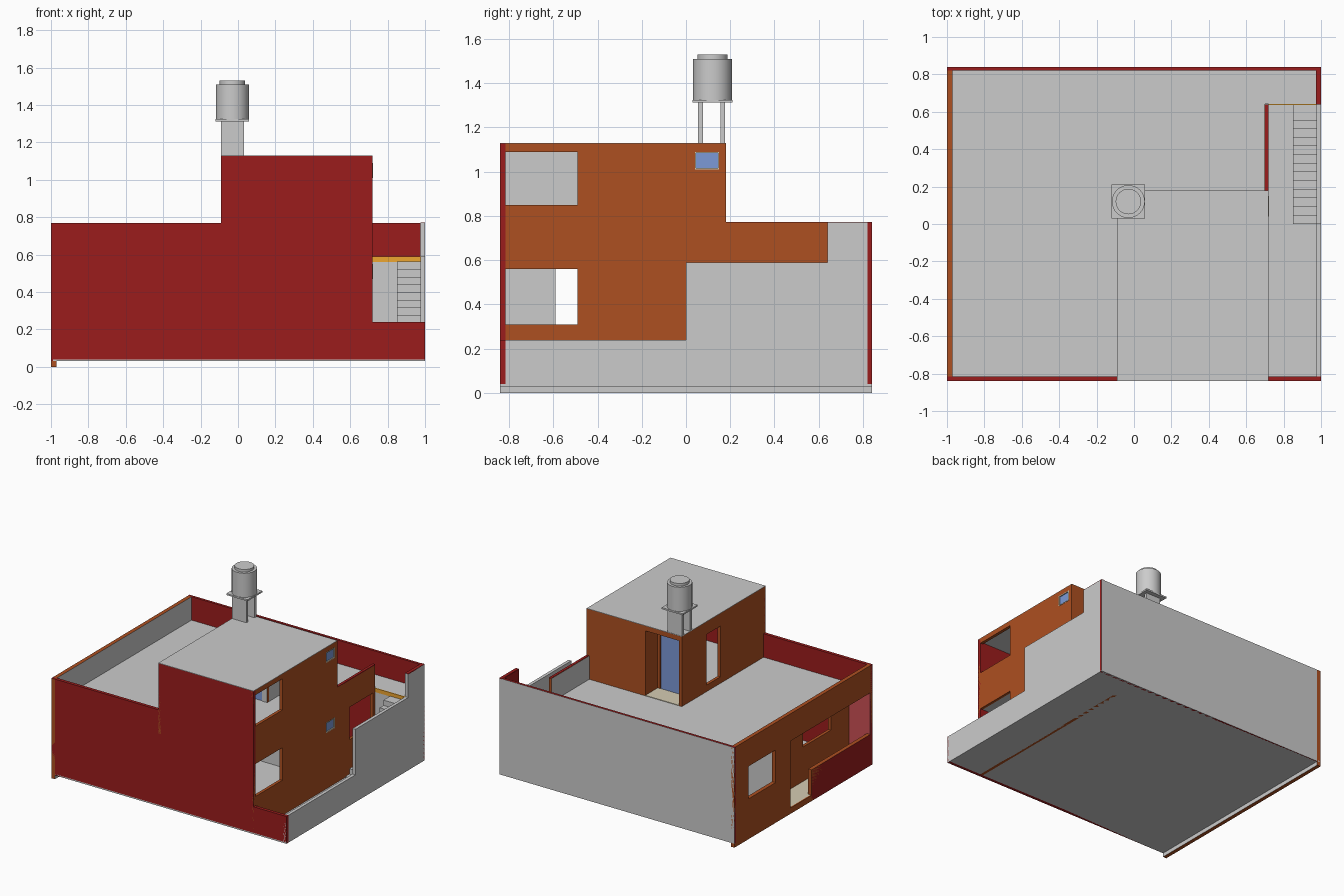
import bpy, bmesh
from mathutils import Vector

if "Cube" in bpy.data.objects:
    bpy.data.objects.remove(bpy.data.objects["Cube"])


def material(name, rgb):
    m = bpy.data.materials.new(name)
    m.diffuse_color = (*rgb, 1)
    m.use_nodes = True
    m.node_tree.nodes["Principled BSDF"].inputs["Base Color"].default_value = m.diffuse_color
    return m


RED = material("dark red", (.33, .012, .012))
BROWN = material("brick", (.42, .08, .015))
BRIGHT = material("bright red", (.6, .08, .09))
BLUE = material("glass", (.2, .32, .68))
ORANGE = material("orange", (.85, .38, .03))
BEIGE = material("beige", (.66, .6, .45))
GREY = material("plaster", (.65, .65, .65))


def finish(name, bm, mats=()):
    bmesh.ops.recalc_face_normals(bm, faces=bm.faces)
    me = bpy.data.meshes.new(name)
    bm.to_mesh(me)
    bm.free()
    for m in mats:
        me.materials.append(m)
    ob = bpy.data.objects.new(name, me)
    bpy.context.collection.objects.link(ob)
    return ob


def box(name, x0, x1, y0, y1, z0, z1, mat=None):
    bm = bmesh.new()
    bmesh.ops.create_cube(bm, size=1)
    for v in bm.verts:
        v.co = ((x0 + x1) / 2 + v.co.x * (x1 - x0),
                (y0 + y1) / 2 + v.co.y * (y1 - y0),
                (z0 + z1) / 2 + v.co.z * (z1 - z0))
    return finish(name, bm, [mat] if mat else [])


def wall(name, axis, a, b, u0, u1, z0, z1, holes=(), mat=None, paint=0):
    """Wall from a to b along axis; holes are (u0, u1, z0, z1); paint picks the coloured side (0 = all)."""
    def place(u, z):
        return (a, u, z) if axis == 0 else (u, a, z)
    us = sorted({u0, u1} | {h[i] for h in holes for i in (0, 1) if u0 < h[i] < u1})
    zs = sorted({z0, z1} | {h[i] for h in holes for i in (2, 3) if z0 < h[i] < z1})
    bm = bmesh.new()
    for p, q in zip(us, us[1:]):
        for r, s in zip(zs, zs[1:]):
            cu, cz = (p + q) / 2, (r + s) / 2
            if not any(h[0] < cu < h[1] and h[2] < cz < h[3] for h in holes):
                bm.faces.new([bm.verts.new(place(*c)) for c in ((p, r), (q, r), (q, s), (p, s))])
    bmesh.ops.remove_doubles(bm, verts=bm.verts, dist=1e-5)
    new = bmesh.ops.extrude_face_region(bm, geom=bm.faces[:], use_keep_orig=True)["geom"]
    shift = Vector((b - a, 0, 0) if axis == 0 else (0, b - a, 0))
    bmesh.ops.translate(bm, vec=shift, verts=[g for g in new if isinstance(g, bmesh.types.BMVert)])
    bmesh.ops.recalc_face_normals(bm, faces=bm.faces)
    if paint:
        for f in bm.faces:
            f.material_index = 1 if f.normal[axis] * paint < -.5 else 0
    return finish(name, bm, [mat, GREY] if mat else [])


# Floors and roofs
box("ground_floor", -.99, 1, -.84, .84, .03, .04)
box("roof_terrace", -.97, .70, -.815, .82, .56, .59)
box("back_terrace", .70, .975, .642, .82, .56, .59)
box("terrace_edge", .72, .975, .635, .642, .56, .59, ORANGE)
box("upper_ceiling", -.065, .695, -.815, .155, 1.10, 1.127)
box("upper_roof", -.09, .72, -.84, .18, 1.127, 1.13)
box("porch_floor", -.99, -.82, -.815, .16, .04, .045, BEIGE)

# Outer walls
wall("front_wall", 1, -.84, -.815, -1, 1, .03, 1.127,
     [(-1, -.09, .77, 2), (.72, 1, .24, 2)], RED)
wall("back_wall", 1, .84, .82, -1, 1, .03, .77, (), RED, -1).data.materials[0] = RED
wall("left_wall", 0, -1, -.97, -.84, .84, 0, .77,
     [(.34, .67, .31, .56), (-.10, .16, .045, .56), (-.815, -.10, .24, .56)], BROWN, -1)
wall("right_boundary_wall", 0, 1, .975, -.84, .84, .03, .77,
     [(-.84, 0, .24, 2), (0, .64, .59, 2)])
wall("right_house_wall", 0, .72, .697, -.84, .64, .03, 1.127,
     [(.18, .64, .77, 2), (-.82, -.49, .31, .56), (-.82, -.49, .85, 1.09),
      (.04, .15, .47, .55), (.04, .15, 1.01, 1.09), (.33, .61, .31, .56)], BROWN, 1)
box("right_parapet_cap", .70, .72, .18, .64, .765, .772, RED)
box("corner_parapet_face", .972, .975, .64, .82, .59, .77, RED)
box("corner_parapet_cap", .975, 1, .64, .84, .765, .772, RED)
wall("under_terrace_wall", 1, .642, .665, .697, .975, .03, .56)

# Ground floor inside walls and porch
wall("porch_wall", 0, -.82, -.797, -.815, .16, .04, .56,
     [(-.59, -.25, .31, .56), (-.09, .12, .045, .50)], BROWN, -1)
wall("middle_wall", 1, .16, .18, -.97, .697, .04, .56, [(-.35, -.15, .04, .50)])
box("porch_end_panel", -.999, -.82, -.816, -.812, .045, .56, BRIGHT)
box("porch_low_wall_face", -1.0, -.998, -.84, -.10, .0, .24, RED)

# Upper room, with a recessed corner doorway
wall("upper_left_wall", 0, -.09, -.067, -.84, .18, .59, 1.127,
     [(-.29, -.12, .64, 1.03)], BROWN, -1)
wall("upper_back_wall", 1, .18, .157, -.067, .697, .59, 1.127,
     [(-.067, .22, .59, 1.09)], BROWN, 1)
wall("recess_side_wall", 0, .22, .243, .03, .157, .59, 1.10, (), BROWN, -1)
wall("recess_back_wall", 1, .03, .007, -.067, .243, .59, 1.10,
     [(.02, .20, .59, 1.05)], BROWN, 1)
box("recess_door_glass", .02, .20, .012, .02, .59, 1.05, BLUE)
box("recess_floor", -.067, .22, .03, .18, .59, .594, BEIGE)

# Small framed windows, one per storey
for label, z in (("lower", .47), ("upper", 1.01)):
    wall(label + "_window_frame", 0, .722, .70, .04, .15, z, z + .08,
         [(.046, .144, z + .006, z + .074)], BEIGE)
    box(label + "_window_glass", .708, .714, .046, .144, z + .006, z + .074, BLUE)

# Outside stairs, extruded from a stepped profile
N, RUN, RISE = 13, .0462, .041
profile = [(0, .04)]
for i in range(N):
    profile += [(i * RUN, .03 + (i + 1) * RISE), ((i + 1) * RUN, .03 + (i + 1) * RISE)]
profile[-1] = (.642, profile[-1][1])
profile.append((.642, .04))
bm = bmesh.new()
face = bm.faces.new([bm.verts.new((.85, y, z)) for y, z in profile])
ext = bmesh.ops.extrude_face_region(bm, geom=[face], use_keep_orig=True)["geom"]
bmesh.ops.translate(bm, vec=(.125, 0, 0), verts=[g for g in ext if isinstance(g, bmesh.types.BMVert)])
finish("stairs", bm)

# Water tank on two slab legs
for i, y in enumerate((.055, .155)):
    box(f"tank_leg_{i + 1}", -.09, .033, y, y + .022, 1.13, 1.312)
box("tank_plate", -.12, .06, .03, .21, 1.312, 1.324)
for name, r, z0, z1 in (("tank_body", .088, 1.324, 1.51), ("tank_lid", .068, 1.51, 1.53)):
    bpy.ops.mesh.primitive_cylinder_add(vertices=32, radius=r, depth=z1 - z0,
                                        location=(-.03, .12, (z0 + z1) / 2))
    bpy.context.object.name = name
    bpy.ops.object.shade_smooth_by_angle()
